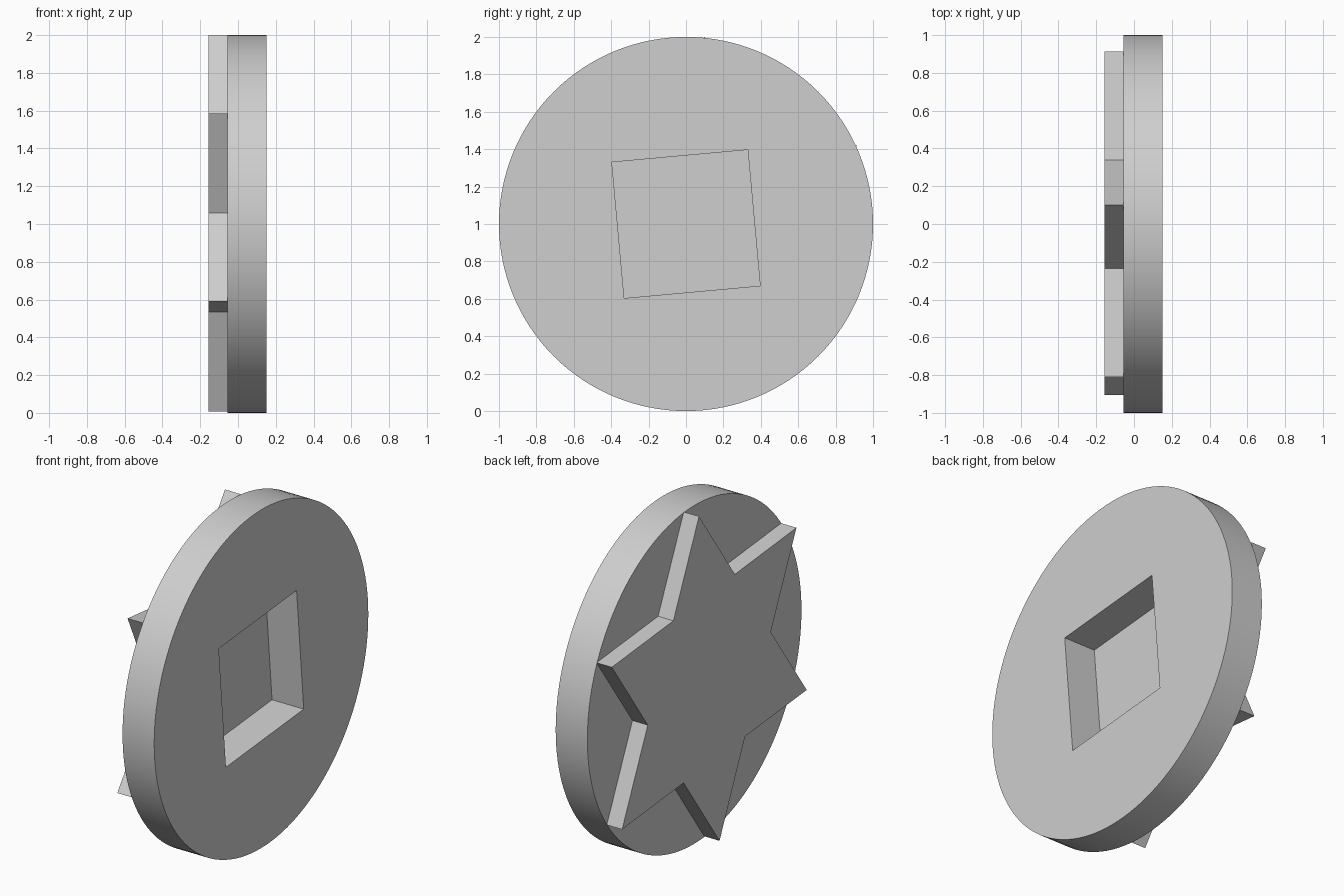
import bpy
import bmesh
from math import cos, sin, pi, radians
from mathutils import Vector

cube = bpy.data.objects.get("Cube")
if cube:
    bpy.data.objects.remove(cube, do_unlink=True)

grey = bpy.data.materials.new("plain grey")
grey.use_nodes = True
color = (0.62, 0.62, 0.62, 1)
grey.diffuse_color = color
grey.node_tree.nodes["Principled BSDF"].inputs["Base Color"].default_value = color


def ring(count, start, radii, y=0.0, z=1.0):
    """Outline points in the YZ plane; the radii repeat in turn around it."""
    points = []
    for i in range(count):
        a = radians(start) + 2 * pi * i / count
        r = radii[i % len(radii)]
        points.append((y + r * cos(a), z + r * sin(a)))
    return points


def slab(name, outlines, x0, x1):
    """Fill the outlines (the second is a hole) and extrude them along X."""
    bm = bmesh.new()
    edges = []
    for outline in outlines:
        verts = [bm.verts.new((x0, y, z)) for y, z in outline]
        for i, v in enumerate(verts):
            edges.append(bm.edges.new((v, verts[(i + 1) % len(verts)])))
    bmesh.ops.triangle_fill(bm, edges=edges, use_beauty=True, normal=(1, 0, 0))
    result = bmesh.ops.extrude_face_region(bm, geom=bm.faces[:], use_keep_orig=True)
    moved = [g for g in result["geom"] if isinstance(g, bmesh.types.BMVert)]
    bmesh.ops.translate(bm, verts=moved, vec=Vector((x1 - x0, 0, 0)))
    bmesh.ops.recalc_face_normals(bm, faces=bm.faces[:])
    mesh = bpy.data.meshes.new(name)
    bm.to_mesh(mesh)
    bm.free()
    mesh.materials.append(grey)
    obj = bpy.data.objects.new(name, mesh)
    bpy.context.collection.objects.link(obj)
    return obj


# Round disc with a tilted square hole
disc = slab("disc", [ring(128, 0, [1.0]), ring(4, 50.2, [0.516])], -0.055, 0.152)
bpy.ops.object.select_all(action="DESELECT")
disc.select_set(True)
bpy.context.view_layer.objects.active = disc
bpy.ops.object.shade_smooth_by_angle(angle=radians(30))

# Six-pointed star on the back of the disc, closing the hole
slab("star", [ring(12, 24.5, [1.0, 0.577], 0.004, 1.004)], -0.155, -0.055)
